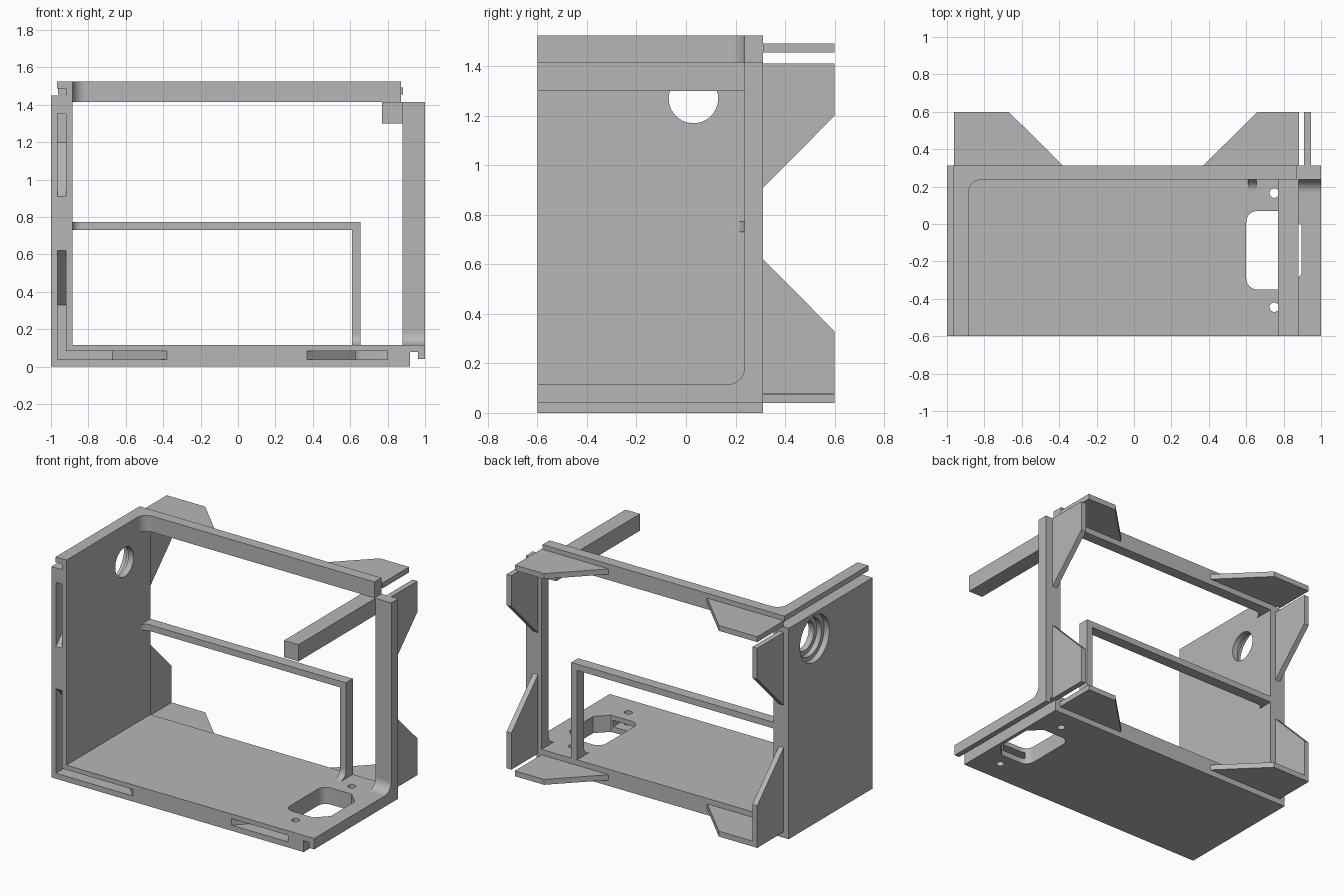
import bpy, bmesh, math
from mathutils import Vector

cube = bpy.data.objects.get("Cube")
if cube:
    bpy.data.objects.remove(cube, do_unlink=True)

grey = bpy.data.materials.new("plain grey")
grey.use_nodes = True
grey.diffuse_color = (0.47, 0.47, 0.47, 1)
grey.node_tree.nodes["Principled BSDF"].inputs["Base Color"].default_value = grey.diffuse_color

FRONT, INNER, BACK, TIP = -0.6, 0.237, 0.312, 0.6
FLOOR, WALL = 0.115, -0.885
DEPTH = 0.29


def prism(name, outline, axis, low, high):
    """Extrude a 2D outline along an axis; the outline uses the other two axes in order."""
    bm = bmesh.new()

    def place(p, d):
        c = list(p)
        c.insert("xyz".index(axis), d)
        return Vector(c)

    face = bm.faces.new([bm.verts.new(place(p, low)) for p in outline])
    made = bmesh.ops.extrude_face_region(bm, geom=[face])["geom"]
    shift = place((0, 0), high - low)
    bmesh.ops.translate(bm, vec=shift, verts=[v for v in made if isinstance(v, bmesh.types.BMVert)])
    bmesh.ops.recalc_face_normals(bm, faces=bm.faces)
    mesh = bpy.data.meshes.new(name)
    bm.to_mesh(mesh)
    bm.free()
    mesh.materials.append(grey)
    obj = bpy.data.objects.new(name, mesh)
    bpy.context.collection.objects.link(obj)
    return obj


def box(name, x, y, z):
    return prism(name, [(x[0], z[0]), (x[1], z[0]), (x[1], z[1]), (x[0], z[1])], "y", *y)


def arc(cx, cy, r, start, end, steps):
    angles = [math.radians(start + (end - start) * i / steps) for i in range(steps + 1)]
    return [(cx + r * math.cos(a), cy + r * math.sin(a)) for a in angles]


def disc(cx, cy, r):
    return arc(cx, cy, r, 0, 360, 40)[:-1]


def fillet(name, corner, sx, sy, r, axis, low, high):
    """Concave corner filler growing from the corner along the signs sx, sy."""
    curve = [(corner[0] + sx * (r - a), corner[1] + sy * (r - b)) for a, b in arc(0, 0, r, 0, 90, 10)]
    return prism(name, [corner] + curve, axis, low, high)


def cut(target, cutters):
    for c in cutters:
        c.hide_render = True
        mod = target.modifiers.new("cut", "BOOLEAN")
        mod.operation, mod.solver, mod.object = "DIFFERENCE", "EXACT", c
    bpy.context.view_layer.update()
    graph = bpy.context.evaluated_depsgraph_get()
    mesh = bpy.data.meshes.new_from_object(target.evaluated_get(graph))
    target.modifiers.clear()
    target.data = mesh
    for c in cutters:
        bpy.data.objects.remove(c, do_unlink=True)


def tongue(root, end, y, out):
    """Outline of a tab with one square end and one 45 degree end."""
    lean = DEPTH if end > root else -DEPTH
    return [(root, y), (end, y), (end, y + out), (root + lean, y + out)]


# Floor and solid side wall, with hooked joining edges
shell = prism("floor_and_right_wall", [
    (-1, 0), (0.92, 0), (0.92, 0.078), (0.963, 0.078), (0.963, 0.04), (1, 0.04),
    (1, FLOOR), (WALL, FLOOR), (WALL, 1.525), (-0.967, 1.525), (-0.967, 1.488),
    (-0.92, 1.488), (-0.92, 1.45), (-1, 1.45)], "y", FRONT, BACK)

# Slots in the front edges that take matching tabs
front = FRONT - 0.01
slots = []
for root, end in ((-0.38, -0.965), (0.37, 0.80)):
    slots.append(prism("slot", tongue(root, end, FRONT, DEPTH), "z", 0.038, 0.083))
for root, end in ((0.62, 0.038), (0.91, 1.35)):
    outline = [(b, a) for a, b in tongue(root, end, FRONT, DEPTH)]
    slots.append(prism("slot", outline, "x", -0.965, -0.92))

# Socket opening and screw holes in the floor
socket = (arc(0.66, -0.29, 0.06, 270, 180, 8) + arc(0.66, 0.01, 0.06, 180, 90, 8)
          + [(0.815, 0.07), (0.895, -0.01), (0.895, -0.27), (0.815, -0.35)])
slots.append(prism("socket_cut", socket, "z", -0.1, 0.3))
for y in (0.165, -0.445):
    slots.append(prism("screw_cut", disc(0.75, y, 0.025), "z", -0.1, 0.3))

# Stepped round opening in the wall
for r, reach in ((0.1, -0.8), (0.13, -0.925), (0.16, -0.96)):
    slots.append(prism("round_cut", disc(0.03, 1.27, r), "x", -1.1, reach))
cut(shell, slots)

# Back frame
box("top_back_rail", (WALL, 0.872), (INNER, BACK), (1.415, 1.525))
fillet("top_rail_fillet", (WALL, INNER), 1, -1, 0.07, "z", 1.415, 1.525)
box("left_back_post", (0.88, 1), (INNER, BACK), (FLOOR, 1.415))
fillet("left_post_fillet", (INNER, FLOOR), -1, 1, 0.07, "x", 0.88, 1)
box("upper_left_rod", (0.77, 0.88), (FRONT, BACK), (1.3, 1.415))

# Inner support frame
box("middle_rail", (WALL, 0.655), (INNER, BACK), (0.73, 0.773))
box("middle_post", (0.61, 0.655), (INNER, BACK), (FLOOR, 0.73))
fillet("middle_rail_fillet", (WALL, INNER), 1, -1, 0.045, "z", 0.73, 0.773)
fillet("middle_post_fillet", (INNER, FLOOR), -1, 1, 0.06, "x", 0.61, 0.655)

# Back tabs on the floor and top rail
for label, low in (("floor", 0.04), ("top", 1.455)):
    for side, root, end in (("right", -0.38, -0.962), ("left", 0.37, 0.882)):
        prism(f"{label}_{side}_tab", tongue(root, end, BACK, TIP - BACK), "z", low, low + 0.037)

# Back tabs on the two sides
for side, low, base in (("right", -0.962, 0.04), ("left", 0.908, 0.078)):
    for label, root, end in (("lower", 0.62, base), ("upper", 0.91, 1.412)):
        outline = [(b, a) for a, b in tongue(root, end, BACK, TIP - BACK)]
        prism(f"{side}_{label}_tab", outline, "x", low, low + 0.037)

# Smooth curved faces, sharp edges elsewhere
bpy.ops.object.select_all(action="DESELECT")
for obj in bpy.context.scene.objects:
    if obj.type == "MESH":
        obj.select_set(True)
        bpy.context.view_layer.objects.active = obj
bpy.ops.object.shade_smooth_by_angle(angle=math.radians(30))
